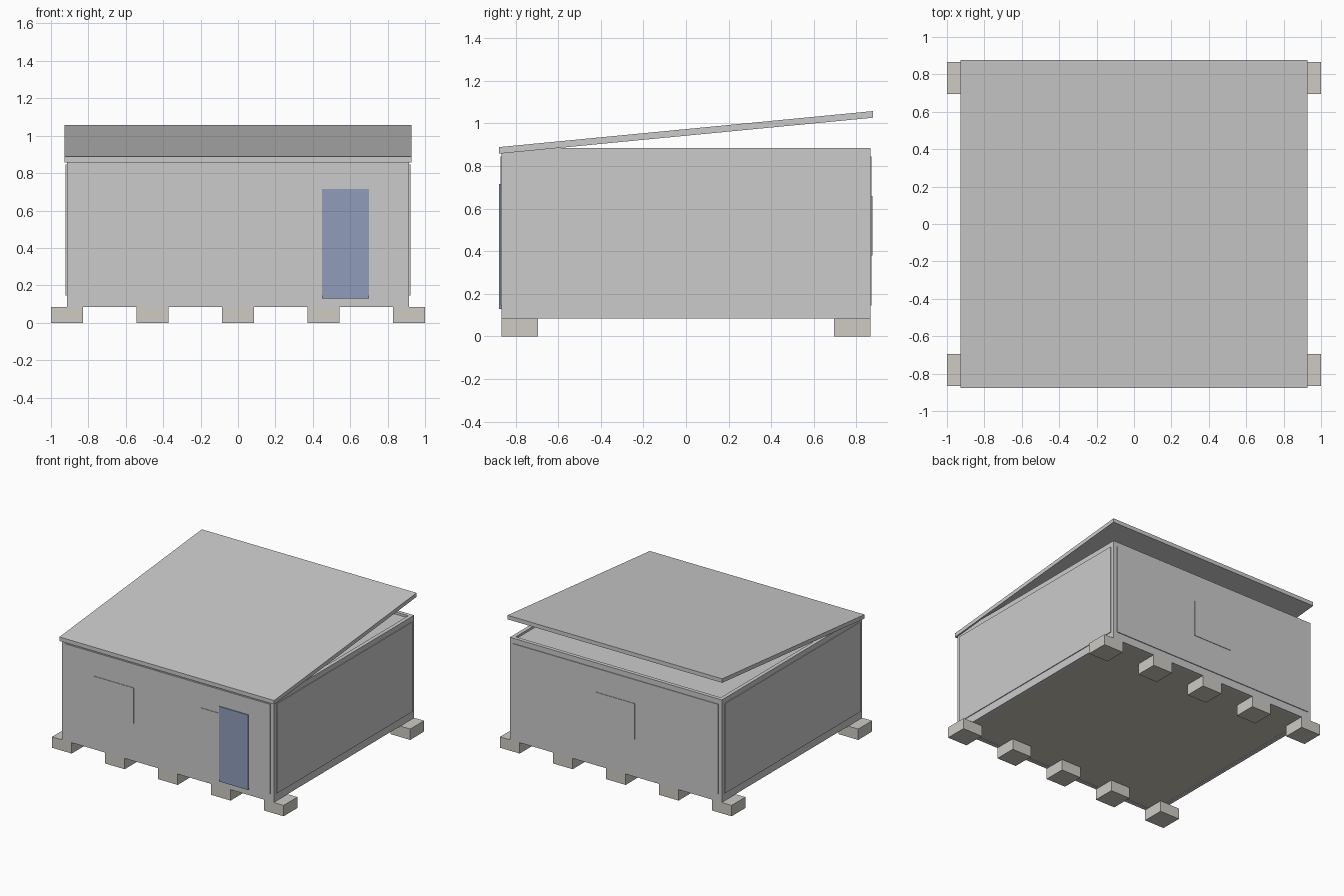
import bpy, bmesh

if "Cube" in bpy.data.objects:
    bpy.data.objects.remove(bpy.data.objects["Cube"])


def material(name, rgb):
    m = bpy.data.materials.new(name)
    m.diffuse_color = (*rgb, 1)
    m.use_nodes = True
    m.node_tree.nodes["Principled BSDF"].inputs["Base Color"].default_value = m.diffuse_color
    return m


def finish(name, bm, mat=None):
    bmesh.ops.recalc_face_normals(bm, faces=bm.faces)
    me = bpy.data.meshes.new(name)
    bm.to_mesh(me)
    bm.free()
    if mat:
        me.materials.append(mat)
    ob = bpy.data.objects.new(name, me)
    bpy.context.collection.objects.link(ob)
    return ob


def box(name, x, y, z, mat=None):
    """Box from (min, max) ranges on each axis."""
    bm = bmesh.new()
    bmesh.ops.create_cube(bm, size=1)
    for v in bm.verts:
        v.co = [r[0] + (c + 0.5) * (r[1] - r[0]) for c, r in zip(v.co, (x, y, z))]
    return finish(name, bm, mat)


concrete = material("concrete", (0.62, 0.60, 0.55))
wood = material("floor_wood", (0.60, 0.57, 0.48))
blue = material("door_blue", (0.28, 0.34, 0.50))

X, Y = 0.915, 0.865          # outer half sizes of the frame
T = 0.03                     # post width
Z0, Z1, Z2, Z3 = 0.085, 0.145, 0.845, 0.885
XI, YI = X - T, Y - T

# Footing blocks in two rows
for row, s in (("front", -1), ("back", 1)):
    for i in range(5):
        cx = -0.915 + i * 0.4575
        y = sorted((s * 0.695, s * 0.865))
        box(f"{row}_footing_{i + 1}", (cx - 0.085, cx + 0.085), y, (0, Z0), concrete)

# Frame: corner posts, bottom and top beams
for sx, side in ((-1, "left"), (1, "right")):
    xr = sorted((sx * X, sx * XI))
    for sy, end in ((-1, "front"), (1, "back")):
        box(f"{end}_{side}_post", xr, sorted((sy * Y, sy * YI)), (Z1, Z2))
    box(f"{side}_bottom_beam", xr, (-YI, YI), (Z0, Z1))
    box(f"{side}_top_beam", xr, (-YI, YI), (Z2, Z3))
for sy, end in ((-1, "front"), (1, "back")):
    yr = sorted((sy * Y, sy * YI))
    box(f"{end}_bottom_beam", (-X, X), yr, (Z0, Z1))
    box(f"{end}_top_beam", (-X, X), yr, (Z2, Z3))

# Floor and ceiling set inside the frame
box("floor", (-XI, XI), (-YI, YI), (0.09, 0.13), wood)
box("ceiling", (-XI, XI), (-YI, YI), (0.845, 0.868))

# Wall panels standing slightly proud of the frame
for s, side, end in ((-1, "left", "front"), (1, "right", "back")):
    box(f"{side}_wall", sorted((s * 0.89, s * 0.921)), (-YI, YI), (Z1, Z2))
    box(f"{end}_wall", (-XI, XI), sorted((s * 0.84, s * 0.871)), (Z1, Z2))

# Windows and door as thin plates
for name, cx, y in (("front_left_window", -0.46, (-0.875, -0.865)),
                    ("front_right_window", 0.46, (-0.875, -0.865)),
                    ("back_window", 0.0, (0.865, 0.875))):
    box(name, (cx - 0.17, cx + 0.17), y, (0.38, 0.66))
box("door", (0.45, 0.70), (-0.878, -0.862), (0.13, 0.715), blue)

# Sloping roof slab, low at the front
roof = box("roof", (-0.927, 0.927), (-0.878, 0.878), (0.858, 0.889))
for v in roof.data.vertices:
    if v.co.y > 0:
        v.co.z += 0.169
